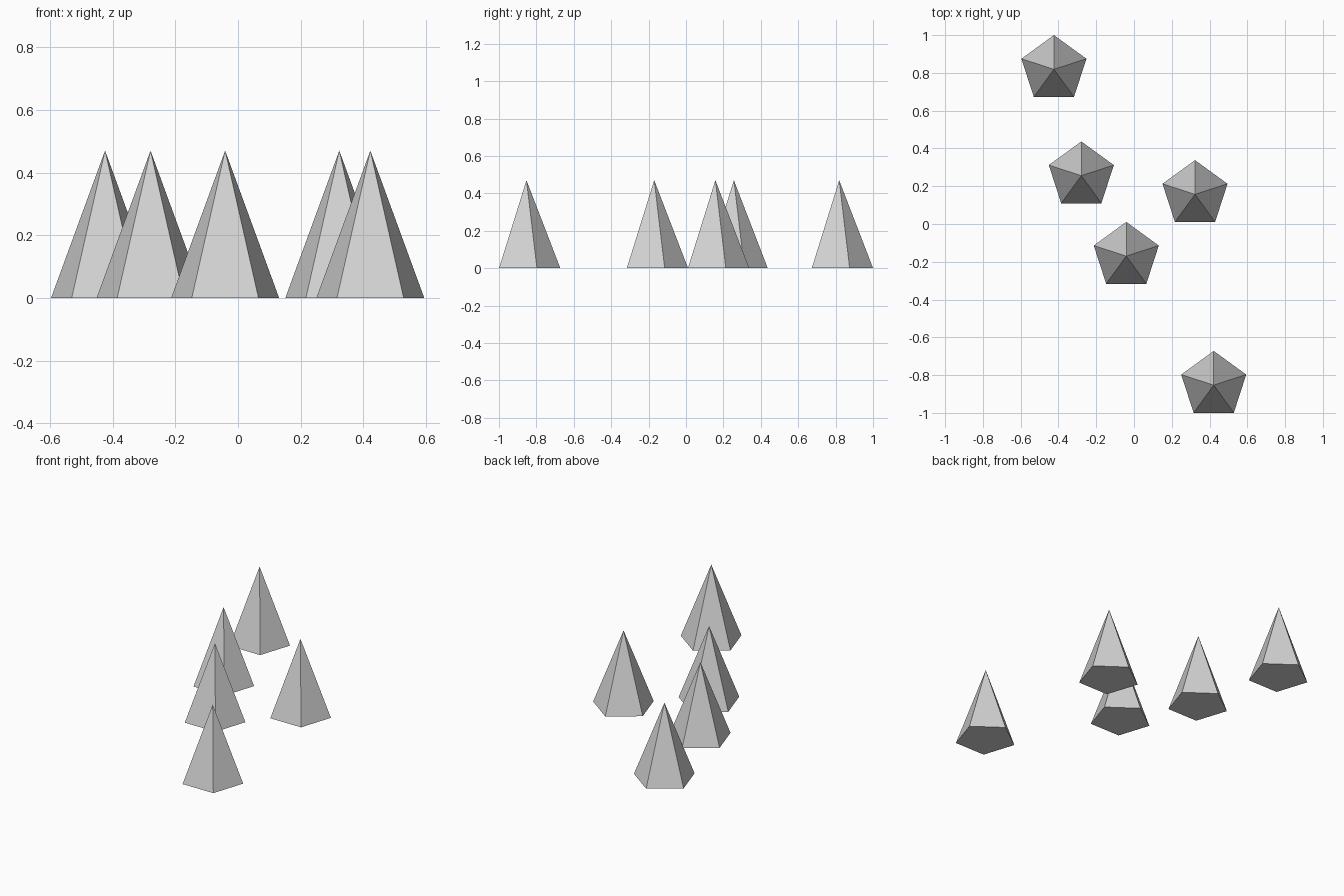
import bpy
import math

cube = bpy.data.objects.get("Cube")
if cube:
    bpy.data.objects.remove(cube, do_unlink=True)

RADIUS = 0.181
HEIGHT = 0.47

# Plain light grey
grey = bpy.data.materials.new("light_grey")
grey.use_nodes = True
colour = (0.65, 0.65, 0.65, 1)
grey.diffuse_color = colour
grey.node_tree.nodes["Principled BSDF"].inputs["Base Color"].default_value = colour


def add_spike(name, x, y):
    """Closed five-sided pyramid with one base corner pointing to the back."""
    bpy.ops.mesh.primitive_cone_add(
        vertices=5, radius1=RADIUS, radius2=0, depth=HEIGHT,
        end_fill_type='NGON', location=(x, y, HEIGHT / 2))
    spike = bpy.context.object
    spike.name = name
    # Turn so that the first base corner lies on +y
    corner = min(spike.data.vertices, key=lambda v: v.co.z).co
    turn = math.pi / 2 - math.atan2(corner.y, corner.x)
    spike.rotation_euler.z = turn
    spike.data.materials.append(grey)


# Scattered group of equal spikes
spikes = {
    "back_spike": (-0.424, 0.819),
    "left_back_spike": (-0.279, 0.256),
    "right_back_spike": (0.323, 0.157),
    "middle_spike": (-0.041, -0.17),
    "front_spike": (0.422, -0.853),
}
for name, (x, y) in spikes.items():
    add_spike(name, x, y)
